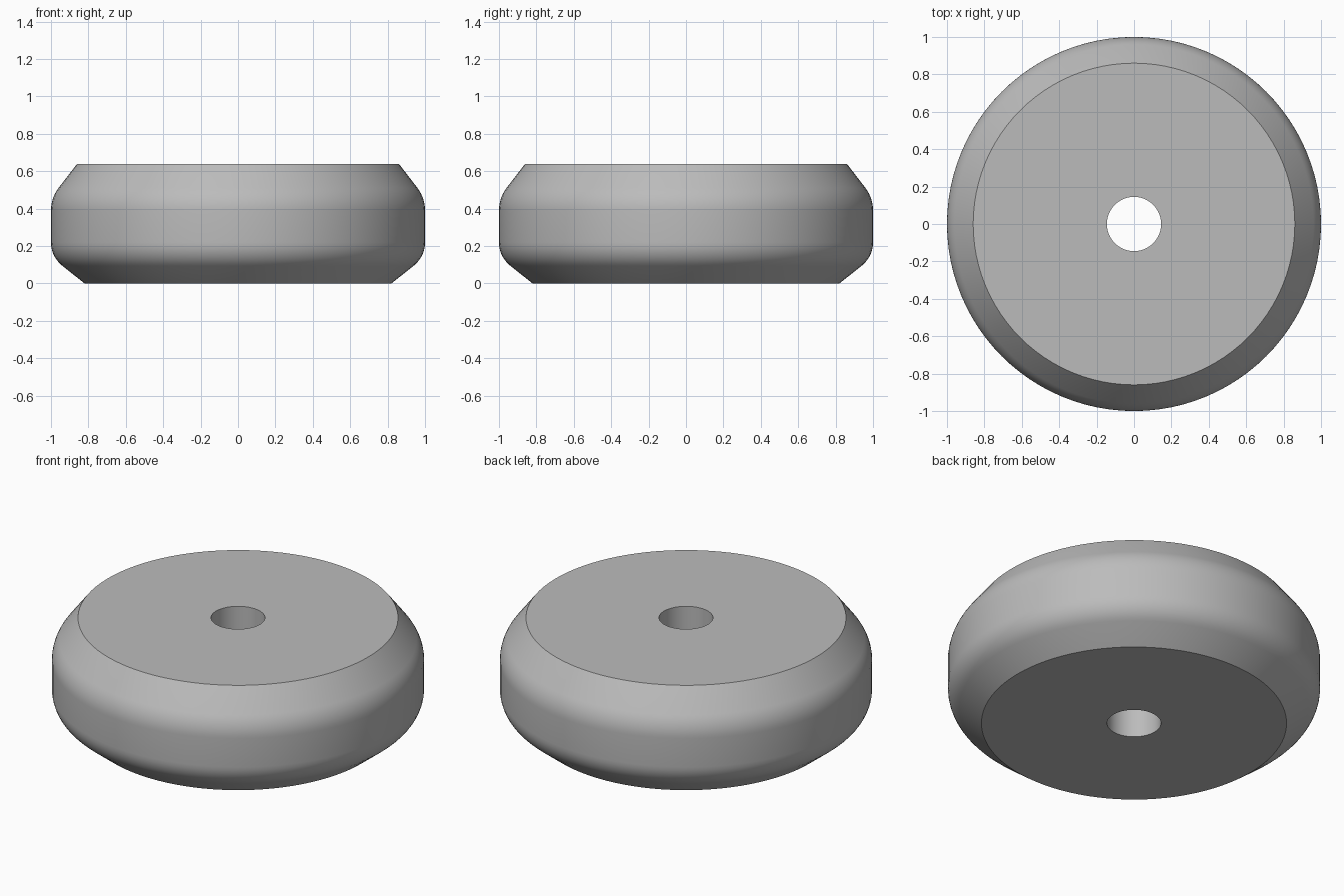
import bpy, bmesh
from math import sin, cos, pi, radians

if "Cube" in bpy.data.objects:
    bpy.data.objects.remove(bpy.data.objects["Cube"], do_unlink=True)

SEGMENTS = 96
HEIGHT = 0.64
HOLE_RADIUS = 0.145


def rounded_shoulder(radius, center_z, start, end, steps=7):
    """Points of an arc that touches the outer rim at radius 1."""
    angles = [radians(start + (end - start) * i / steps) for i in range(steps + 1)]
    return [(1 - radius + radius * cos(a), center_z + radius * sin(a)) for a in angles]


# Half section: lower bevel, rounded rim, upper bevel, then the bore
profile = [(HOLE_RADIUS, 0), (0.82, 0)]
profile += rounded_shoulder(0.16, 0.22, -52, 0)
profile += rounded_shoulder(0.2, 0.39, 0, 37)
profile += [(0.86, HEIGHT), (HOLE_RADIUS, HEIGHT)]

# Spin the section into a closed ring
bm = bmesh.new()
rings = []
for r, z in profile:
    ring = []
    for i in range(SEGMENTS):
        a = 2 * pi * i / SEGMENTS
        ring.append(bm.verts.new((r * cos(a), r * sin(a), z)))
    rings.append(ring)
for lower, upper in zip(rings, rings[1:] + rings[:1]):
    for i in range(SEGMENTS):
        j = (i + 1) % SEGMENTS
        bm.faces.new((lower[i], lower[j], upper[j], upper[i]))
bmesh.ops.recalc_face_normals(bm, faces=bm.faces)
mesh = bpy.data.meshes.new("wheel")
bm.to_mesh(mesh)
bm.free()
wheel = bpy.data.objects.new("wheel", mesh)
bpy.context.collection.objects.link(wheel)

# Plain grey
grey = bpy.data.materials.new("grey")
grey.use_nodes = True
color = (0.5, 0.5, 0.5, 1)
grey.diffuse_color = color
grey.node_tree.nodes["Principled BSDF"].inputs["Base Color"].default_value = color
mesh.materials.append(grey)

# Smooth rim with crisp edges at the flat faces
bpy.ops.object.select_all(action="DESELECT")
wheel.select_set(True)
bpy.context.view_layer.objects.active = wheel
bpy.ops.object.shade_smooth_by_angle(angle=radians(30))
